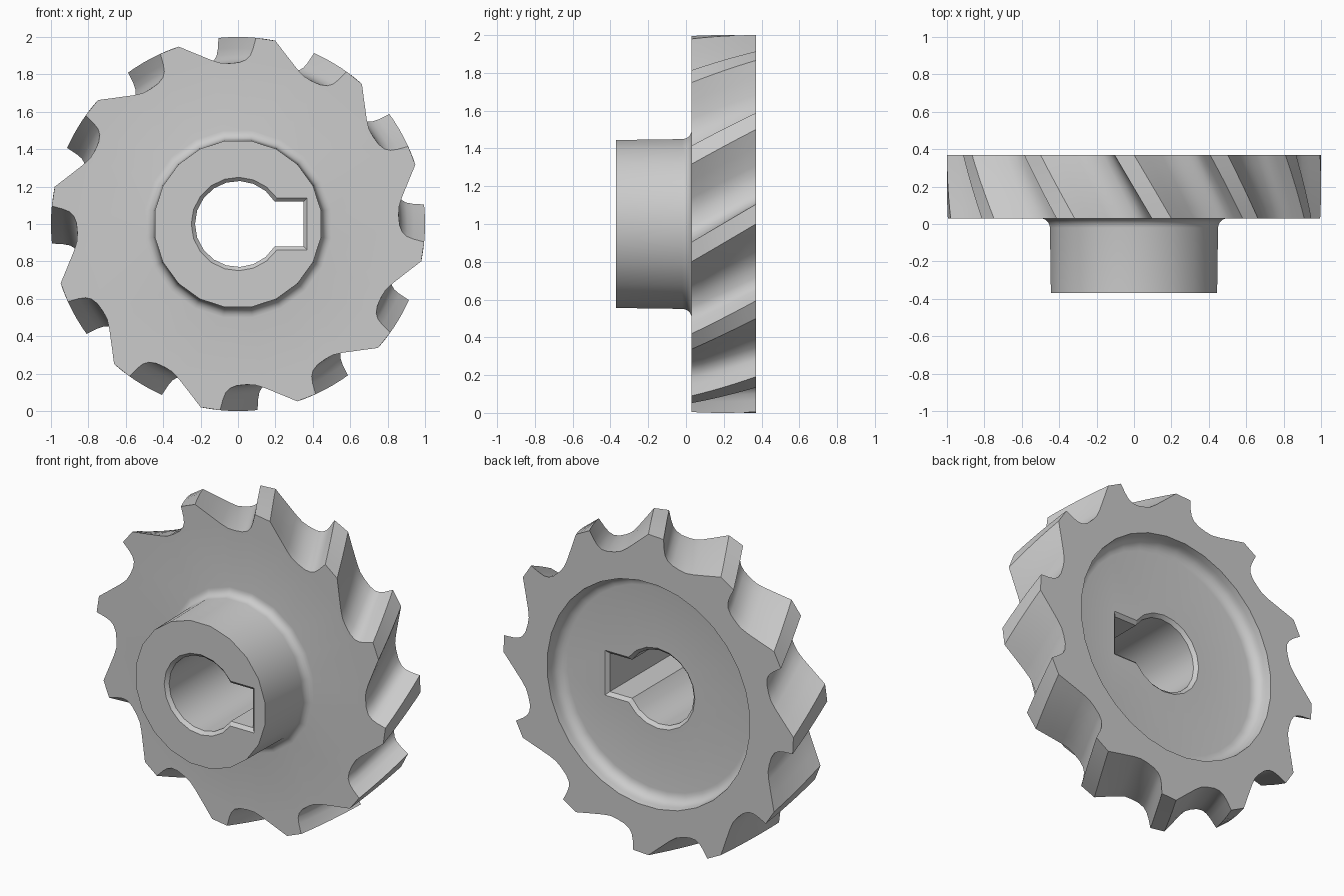
import bpy, bmesh
from math import sin, cos, pi, radians, asin

if "Cube" in bpy.data.objects:
    bpy.data.objects.remove(bpy.data.objects["Cube"])

TEETH = 12
FRONT, BACK, HUB_END, FLOOR = 0.03, 0.37, -0.37, 0.27
TWIST = radians(11.5)

steel = bpy.data.materials.new("grey_steel")
steel.use_nodes = True
GREY = (0.6, 0.6, 0.6, 1)
steel.diffuse_color = GREY
steel.node_tree.nodes["Principled BSDF"].inputs["Base Color"].default_value = GREY

bm = bmesh.new()


def ring(points, y):
    """Closed loop of vertices from (x, z) points around the axle."""
    vs = [bm.verts.new((x, y, z + 1)) for x, z in points]
    return [bm.edges.new((v, vs[i - 1])) for i, v in enumerate(vs)], vs


def skin(rings):
    for (_, a), (_, b) in zip(rings, rings[1:]):
        for i in range(len(a)):
            bm.faces.new((a[i - 1], a[i], b[i], b[i - 1]))


def cap(outer, inner, direction):
    bmesh.ops.triangle_fill(bm, edges=outer[0] + inner[0], use_beauty=True,
                            normal=(0, direction, 0))


def circle(r, n):
    return [(r * cos(2 * pi * (i + 0.5) / n), r * sin(2 * pi * (i + 0.5) / n))
            for i in range(n)]


# one tooth and its gullet: (degrees, radius)
TOOTH = [(0, 1), (6, 1), (6.6, 0.94), (7.3, 0.905), (8.6, 0.88), (11, 0.864),
         (14.5, 0.86), (17.5, 0.865), (20.5, 0.886), (25.6, 0.94)]


def gear_outline(turn):
    pts = []
    for k in range(TEETH):
        for deg, r in TOOTH:
            a = radians(18.5 + deg + k * 360 / TEETH) + turn
            pts.append((r * cos(a), r * sin(a)))
    return pts


def bore_outline(r, half, reach):
    """Round bore with a square keyway on the left side."""
    a0 = asin(half / r)
    n = 16
    arc = [a0 + (2 * pi - 2 * a0) * i / n for i in range(n + 1)]
    return [(r * cos(a), r * sin(a)) for a in arc] + [(reach, -half), (reach, half)]


# helical teeth
STEPS = 6
teeth = [ring(gear_outline(TWIST * i / STEPS), FRONT + (BACK - FRONT) * i / STEPS)
         for i in range(STEPS + 1)]
skin(teeth)

# hub with a fillet at its root
hub = []
for i in range(6):
    a = radians(90 - 18 * i)
    hub.append(ring(circle(0.505 - 0.05 * cos(a), 20), FRONT - 0.05 + 0.05 * sin(a)))
hub.append(ring(circle(0.45, 20), HUB_END))
skin(hub)

# dished back with a rounded inner corner
dish = [ring(circle(0.70, 32), BACK)]
for i in range(6):
    a = radians(18 * i)
    dish.append(ring(circle(0.63 + 0.065 * cos(a), 32), FLOOR + 0.065 * (1 - sin(a))))
skin(dish)

# keyed bore, chamfered at both ends
wide, narrow = bore_outline(0.25, 0.14, 0.37), bore_outline(0.23, 0.12, 0.35)
bore = [ring(wide, HUB_END), ring(narrow, HUB_END + 0.02),
        ring(narrow, FLOOR - 0.02), ring(wide, FLOOR)]
skin(bore)

# flat faces
cap(teeth[0], hub[0], -1)
cap(hub[-1], bore[0], -1)
cap(teeth[-1], dish[0], 1)
cap(dish[-1], bore[-1], 1)

bmesh.ops.recalc_face_normals(bm, faces=bm.faces)
mesh = bpy.data.meshes.new("keyed_helical_wheel")
bm.to_mesh(mesh)
bm.free()
mesh.materials.append(steel)
wheel = bpy.data.objects.new("keyed_helical_wheel", mesh)
bpy.context.collection.objects.link(wheel)
bpy.context.view_layer.objects.active = wheel
wheel.select_set(True)
bpy.ops.object.shade_smooth_by_angle(angle=radians(30))
